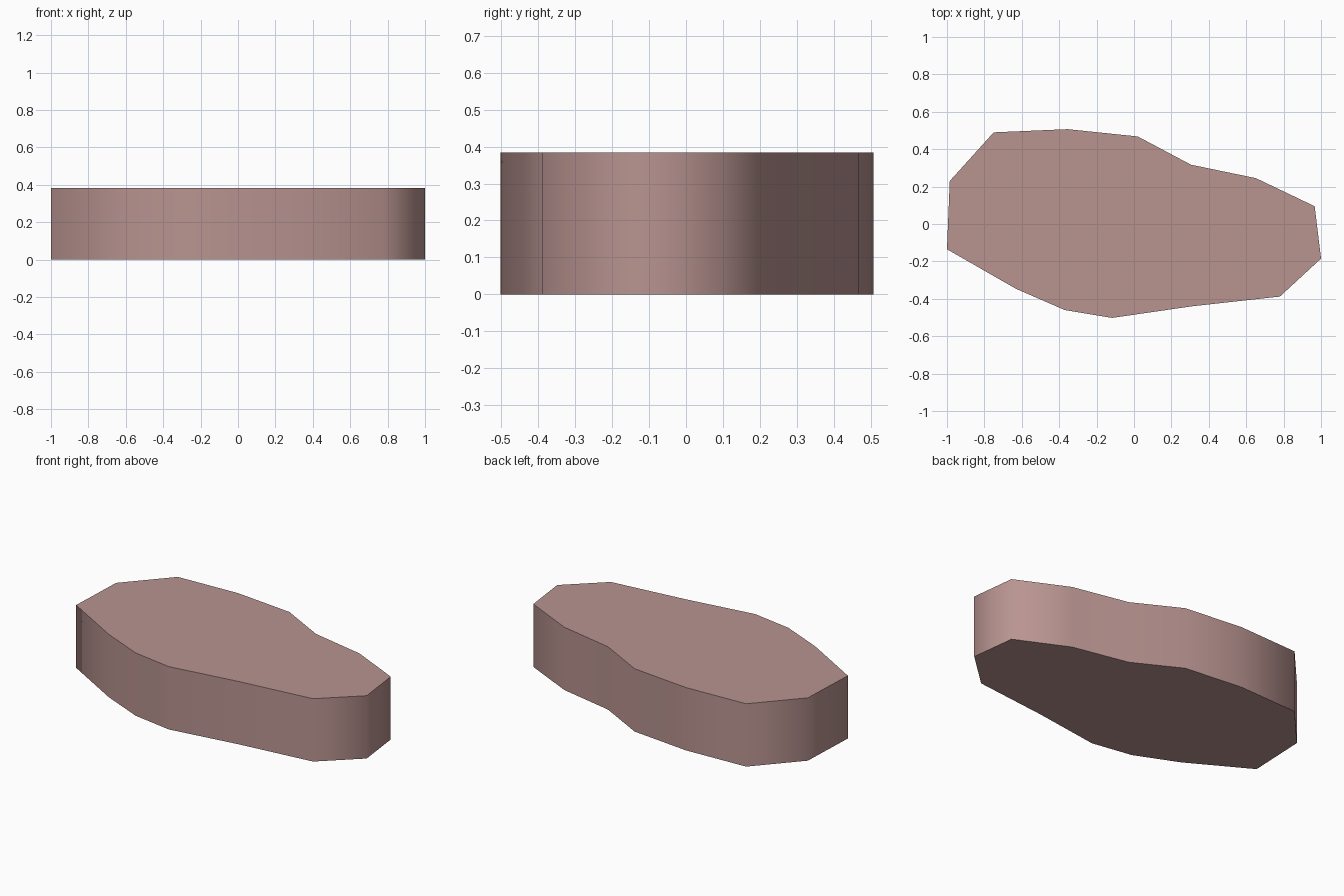
import bpy
import bmesh
import math

cube = bpy.data.objects.get("Cube")
if cube:
    bpy.data.objects.remove(cube, do_unlink=True)

HEIGHT = 0.384

# Outline of the slab, clockwise from the left end
OUTLINE = [
    (-0.985, 0.23), (-0.75, 0.49), (-0.355, 0.507), (0.02, 0.468),
    (0.305, 0.317), (0.652, 0.245), (0.966, 0.095), (1.0, -0.185),
    (0.78, -0.388), (0.31, -0.44), (-0.117, -0.502), (-0.37, -0.46),
    (-0.63, -0.347), (-1.0, -0.135),
]

# Dusty pink stone
stone = bpy.data.materials.new("dusty_pink")
colour = (0.48, 0.295, 0.28, 1.0)
stone.diffuse_color = colour
stone.use_nodes = True
shader = next(n for n in stone.node_tree.nodes if n.type == "BSDF_PRINCIPLED")
shader.inputs["Base Color"].default_value = colour

# Slab: the outline as a face, extruded upwards
bm = bmesh.new()
base = bm.faces.new([bm.verts.new((x, y, 0)) for x, y in OUTLINE])
top = bmesh.ops.extrude_face_region(bm, geom=[base], use_keep_orig=True)
top_verts = [v for v in top["geom"] if isinstance(v, bmesh.types.BMVert)]
bmesh.ops.translate(bm, verts=top_verts, vec=(0, 0, HEIGHT))
bmesh.ops.recalc_face_normals(bm, faces=bm.faces)

mesh = bpy.data.meshes.new("stone_slab")
bm.to_mesh(mesh)
bm.free()
mesh.materials.append(stone)
slab = bpy.data.objects.new("stone_slab", mesh)
bpy.context.collection.objects.link(slab)

# Rounded shading around the wall, crisp rims at top and bottom
bpy.ops.object.select_all(action="DESELECT")
slab.select_set(True)
bpy.context.view_layer.objects.active = slab
bpy.ops.object.shade_smooth_by_angle(angle=math.radians(75))
